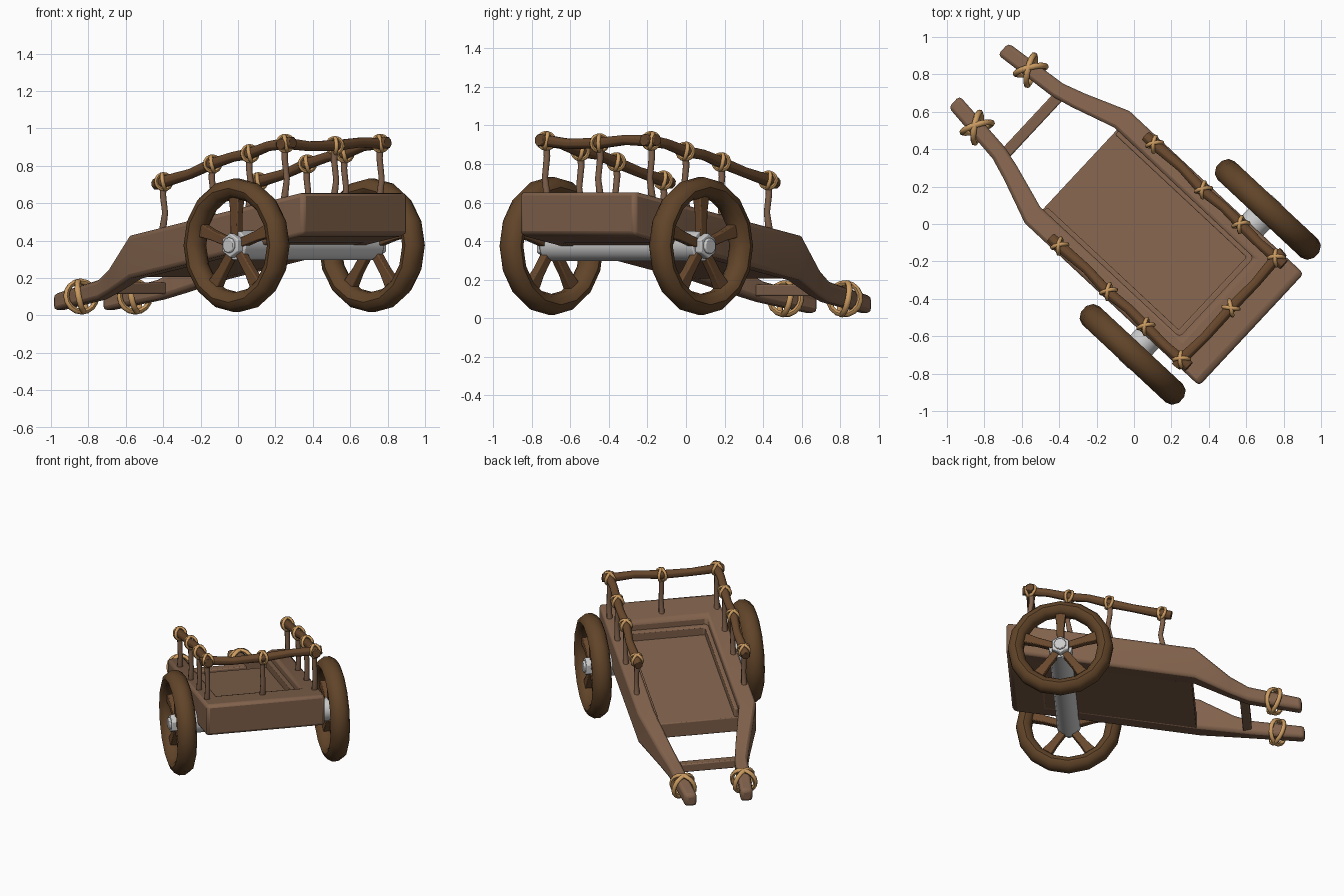
import bpy, bmesh
from math import sin, cos, pi, radians
from mathutils import Vector, Matrix

if "Cube" in bpy.data.objects:
    bpy.data.objects.remove(bpy.data.objects["Cube"])

# The cart is built along local X (+X = rear), then turned in plan.
PLACE = Matrix.Rotation(radians(-43), 4, 'Z') @ Matrix.Translation((0, 0.015, 0))
Z = Vector((0, 0, 1))


def material(name, rgb):
    m = bpy.data.materials.new(name)
    m.diffuse_color = (*rgb, 1)
    m.use_nodes = True
    m.node_tree.nodes["Principled BSDF"].inputs["Base Color"].default_value = m.diffuse_color
    return m


WOOD = material("plank_wood", (0.22, 0.122, 0.072))
DARK = material("wheel_wood", (0.12, 0.058, 0.022))
POLE = material("pole_wood", (0.14, 0.065, 0.026))
ROPE = material("rope", (0.60, 0.33, 0.12))


def finish(name, bm, mat=None, bevel=0, angle=35):
    bmesh.ops.recalc_face_normals(bm, faces=bm.faces)
    me = bpy.data.meshes.new(name)
    bm.to_mesh(me)
    bm.free()
    ob = bpy.data.objects.new(name, me)
    bpy.context.collection.objects.link(ob)
    ob.matrix_world = PLACE
    if mat:
        me.materials.append(mat)
    if bevel:
        mod = ob.modifiers.new("bevel", 'BEVEL')
        mod.width, mod.segments, mod.limit_method = bevel, 2, 'ANGLE'
    bpy.ops.object.select_all(action='DESELECT')
    ob.select_set(True)
    bpy.context.view_layer.objects.active = ob
    bpy.ops.object.shade_smooth_by_angle(angle=radians(angle))
    return ob


def skin(bm, rings, closed=False):
    """Join rings of points with quads; cap the ends if open."""
    rings = [[bm.verts.new(p) for p in r] for r in rings]
    n = len(rings[0])
    for i in range(len(rings) - (0 if closed else 1)):
        a, b = rings[i], rings[(i + 1) % len(rings)]
        for k in range(n):
            bm.faces.new((a[k], a[(k + 1) % n], b[(k + 1) % n], b[k]))
    if not closed:
        bm.faces.new(rings[0])
        bm.faces.new(rings[-1])


def tube(bm, path, sizes, n, ref=Z, closed=False):
    """Sweep an n-sided section along a path; sizes = (side, up) radii."""
    path = [Vector(p) for p in path]
    m = len(path)
    if isinstance(sizes, tuple):
        sizes = [sizes] * m
    rings = []
    for i, p in enumerate(path):
        a = path[(i - 1) % m] if closed or i else p
        b = path[(i + 1) % m] if closed or i < m - 1 else p
        t = (b - a).normalized()
        s = t.cross(ref).normalized()
        u = s.cross(t)
        rings.append([p + s * sizes[i][0] * cos(q) + u * sizes[i][1] * sin(q)
                      for q in ((k + 0.5) * 2 * pi / n for k in range(n))])
    skin(bm, rings, closed)


def ring(bm, c, axis, r, sizes, seg, n):
    axis = Vector(axis).normalized()
    u = axis.orthogonal().normalized()
    v = axis.cross(u)
    tube(bm, [Vector(c) + r * (u * cos(q) + v * sin(q))
              for q in (2 * pi * k / seg for k in range(seg))], sizes, n, axis, True)


def lash(bm, c, d, r, thick, tilts):
    """Crossed rope loops round a pole running along d."""
    for t in tilts:
        axis = Matrix.Rotation(radians(t), 3, 'Z') @ Vector(d)
        ring(bm, c, axis, r, (thick, thick), 16, 6)


def top(x):
    return 0.66 + 0.182 * (x - 0.845)


def bed(x, y, lo=0.0, hi=0.0):
    return (x, y, top(x) - 0.23 + lo, top(x) + hi)


def beam(bm, sections):
    """Each section: inner and outer (x, y, z_low, z_high)."""
    skin(bm, [[(i[0], i[1], i[2]), (o[0], o[1], o[2]), (o[0], o[1], o[3]), (i[0], i[1], i[3])]
              for i, o in sections])


def both_sides(half):
    flip = lambda p: (p[0], -p[1], p[2], p[3])
    return half + [(flip(i), flip(o)) for i, o in reversed(half)]


# Frame: handle, side beam, rear rim and the mirrored side in one sweep
half = [((x, yi, lo, hi), (x, yo, lo, hi)) for x, yi, yo, lo, hi in (
    (-1.15, 0.15, 0.235, 0.025, 0.115),
    (-0.79, 0.185, 0.275, 0.085, 0.19),
    (-0.67, 0.215, 0.315, 0.12, 0.25))]
half += [(bed(-0.43, 0.29), bed(-0.43, 0.41)), (bed(0.59, 0.29), bed(0.845, 0.41))]
bm = bmesh.new()
beam(bm, both_sides(half))
finish("frame_with_handles", bm, WOOD, 0.022)

# Inner ledge and floor
bm = bmesh.new()
beam(bm, both_sides([(bed(-0.40, 0.265, 0.02, -0.06), bed(-0.40, 0.31, 0.02, -0.06)),
                     (bed(0.56, 0.265, 0.02, -0.06), bed(0.62, 0.31, 0.02, -0.06))]))
finish("inner_ledge", bm, WOOD, 0.008)
bm = bmesh.new()
beam(bm, [(bed(-0.41, s * 0.31, 0.003, -0.12), bed(0.62, s * 0.31, 0.003, -0.12)) for s in (1, -1)])
finish("bed_floor", bm, WOOD, 0.006)

# Crossbar between the handles
bm = bmesh.new()
tube(bm, [(-0.76, -0.22, 0.145), (-0.76, 0.22, 0.145)], (0.043, 0.043), 4)
finish("handle_crossbar", bm, WOOD, 0.008)

# Axle and hub nuts
AX, AZ = 0.47, 0.375
bm = bmesh.new()
tube(bm, [(AX, -0.545, AZ), (AX, 0.545, AZ)], (0.08, 0.08), 16)
finish("axle", bm, None, 0.006)
for s, side in ((-1, "left"), (1, "right")):
    bm = bmesh.new()
    tube(bm, [(AX, s * 0.53, AZ), (AX, s * 0.585, AZ)], (0.066, 0.066), 6)
    tube(bm, [(AX, s * 0.58, AZ), (AX, s * 0.60, AZ)], (0.042, 0.042), 10)
    finish(side + "_hub_nut", bm, None, 0.006)

    # Wheel rim and five spokes
    c = Vector((AX, s * 0.53, AZ))
    bm = bmesh.new()
    ring(bm, c, (0, 1, 0), 0.305, (0.055, 0.067), 16, 10)
    finish(side + "_wheel_rim", bm, DARK, 0, 40)
    bm = bmesh.new()
    for k in range(5):
        q = pi / 2 + 2 * pi * k / 5
        d = Vector((cos(q), 0, sin(q)))
        tube(bm, [c + d * 0.05, c + d * 0.17, c + d * 0.28],
             [(0.034, 0.034), (0.038, 0.032), (0.055, 0.04)], 4, Vector((0, 1, 0)))
    finish(side + "_spokes", bm, POLE, 0.006)

# Rails, posts and lashings
RAIL = [(-0.21, 0.715), (0.147, 0.81), (0.42, 0.865), (0.68, 0.92)]
posts, ropes = bmesh.new(), bmesh.new()


def post(x, y, z):
    b = top(x) - 0.03
    tube(posts, [(x - 0.012, y, b), (x + 0.01, y, b + (z - b) * 0.4),
                 (x - 0.006, y, b + (z - b) * 0.75), (x, y, z)],
         [(0.021, 0.021), (0.017, 0.017), (0.018, 0.018), (0.02, 0.02)], 8, Vector((1, 0, 0)))


for s, side in ((-1, "left"), (1, "right")):
    y = s * 0.372
    bm = bmesh.new()
    path = [(-0.275, y, 0.70), (-0.21, y, 0.715), (-0.02, y + 0.008, 0.758), (0.147, y - 0.006, 0.81),
            (0.29, y + 0.006, 0.848), (0.42, y, 0.865), (0.56, y - 0.006, 0.905), (0.735, y, 0.925)]
    tube(bm, path, [(r, r) for r in (0.031, 0.033, 0.028, 0.031, 0.028, 0.031, 0.028, 0.033)], 8)
    finish(side + "_rail", bm, POLE, 0.004, 50)
    for i, (x, z) in enumerate(RAIL):
        post(x, y, z)
        lash(ropes, (x, y, z), (1, 0, 0.2), 0.042, 0.011, (35, -35) if i < 3 else (45, -45))
    # Handle lashing
    lash(ropes, (-0.965, s * 0.21, 0.101), (-1, -s * 0.08, -0.2), 0.083, 0.016, (s * 25, -s * 38))

bm = bmesh.new()
tube(bm, [(0.685, -0.42, 0.915), (0.68, -0.37, 0.92), (0.69, -0.2, 0.905), (0.685, 0.01, 0.908),
          (0.69, 0.2, 0.925), (0.68, 0.37, 0.92), (0.685, 0.42, 0.925)],
     [(r, r) for r in (0.03, 0.032, 0.028, 0.031, 0.028, 0.032, 0.03)], 8)
finish("rear_rail", bm, POLE, 0.004, 50)
post(0.685, 0.01, 0.908)
lash(ropes, (0.685, 0.01, 0.908), (0, 1, 0), 0.042, 0.011, (35, -35))
finish("rail_posts", posts, WOOD, 0, 50)
finish("rope_lashings", ropes, ROPE, 0, 60)
